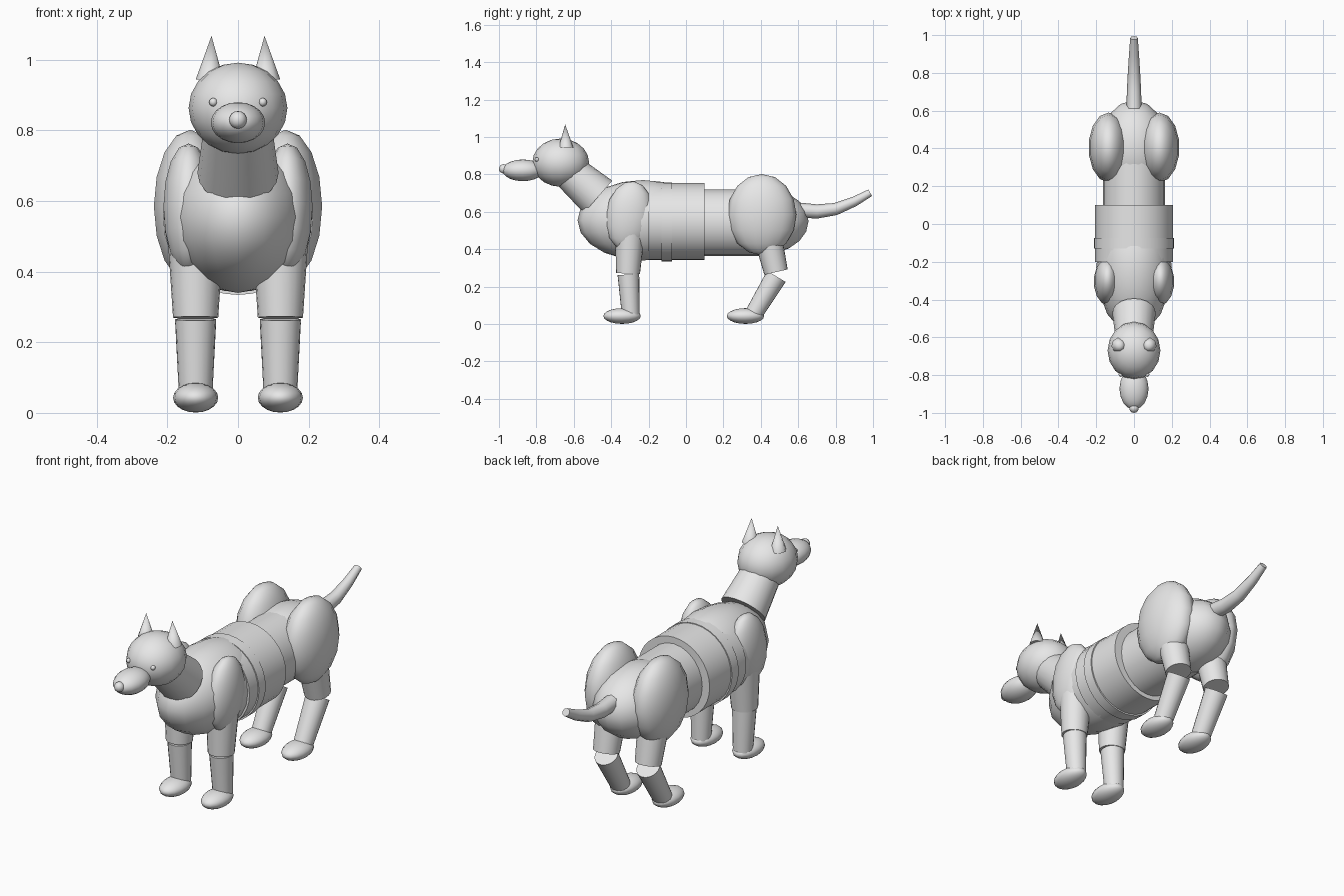
import bpy
from mathutils import Vector

if "Cube" in bpy.data.objects:
    bpy.data.objects.remove(bpy.data.objects["Cube"], do_unlink=True)

# One plain grey for the whole animal
grey = bpy.data.materials.new("light_grey")
grey.use_nodes = True
grey.diffuse_color = (0.8, 0.8, 0.8, 1)
grey.node_tree.nodes["Principled BSDF"].inputs["Base Color"].default_value = (0.8, 0.8, 0.8, 1)


def finish(name, angle=0.9):
    ob = bpy.context.object
    ob.name = name
    ob.data.materials.append(grey)
    bpy.ops.object.shade_smooth_by_angle(angle=angle)
    return ob


def ball(name, center, radii, tilt=0, segments=16, rings=10):
    bpy.ops.mesh.primitive_uv_sphere_add(segments=segments, ring_count=rings, radius=1,
                                         location=center, rotation=(tilt, 0, 0))
    bpy.context.object.scale = radii
    return finish(name, 1.2)


def limb(name, start, end, r1, r2, sides=20, squash=1):
    """Tapered cylinder running from start to end."""
    a, b = Vector(start), Vector(end)
    bpy.ops.mesh.primitive_cone_add(vertices=sides, radius1=r1, radius2=r2,
                                    depth=(b - a).length, location=(a + b) / 2)
    ob = bpy.context.object
    ob.rotation_euler = (b - a).to_track_quat("Z", "Y").to_euler()
    ob.scale.x = squash
    return finish(name)


# Body
ball("chest", (0, -0.23, 0.555), (0.2, 0.35, 0.215))
limb("torso", (0, -0.1, 0.542), (0, 0.4, 0.542), 0.178, 0.178, 24, 0.92)
limb("saddle", (0, -0.2, 0.548), (0, 0.1, 0.548), 0.206, 0.206, 32)
limb("girth_band", (0, -0.13, 0.546), (0, -0.075, 0.546), 0.212, 0.212, 32)
ball("rump", (0, 0.4, 0.55), (0.185, 0.255, 0.18))

# Neck and head
limb("neck", (0, -0.47, 0.68), (0, -0.63, 0.82), 0.115, 0.095)
ball("head", (0, -0.67, 0.863), (0.14, 0.152, 0.129))
ball("muzzle", (0, -0.872, 0.822), (0.077, 0.11, 0.058))
ball("nose", (0, -0.975, 0.83), (0.025, 0.025, 0.025), segments=12, rings=8)

# Paired parts
for side, s in (("left", 1), ("right", -1)):
    x = 0.12 * s
    limb(side + "_ear", (0.08 * s, -0.642, 0.943), (0.075 * s, -0.646, 1.068), 0.04, 0, 8)
    ball(side + "_eye", (0.07 * s, -0.797, 0.88), (0.012, 0.012, 0.012), segments=8, rings=6)

    ball(side + "_shoulder", (0.14 * s, -0.305, 0.58), (0.073, 0.125, 0.185), -0.15, 14, 8)
    limb(side + "_front_upper_leg", (x, -0.3, 0.48), (x, -0.31, 0.27), 0.078, 0.064)
    limb(side + "_front_lower_leg", (x, -0.308, 0.265), (x, -0.295, 0.04), 0.058, 0.047)
    ball(side + "_front_paw", (x, -0.342, 0.043), (0.064, 0.1, 0.042))

    ball(side + "_thigh", (0.135 * s, 0.405, 0.585), (0.106, 0.185, 0.217), 0, 14, 8)
    limb(side + "_hind_upper_leg", (x, 0.43, 0.5), (x, 0.481, 0.278), 0.078, 0.064)
    limb(side + "_hind_lower_leg", (x, 0.483, 0.255), (x, 0.357, 0.045), 0.058, 0.047)
    ball(side + "_hind_paw", (x, 0.318, 0.043), (0.064, 0.1, 0.042))

# Tail: tapered tube along a curve
curve = bpy.data.curves.new("tail", "CURVE")
curve.dimensions = "3D"
curve.bevel_depth = 0.04
curve.bevel_resolution = 2
curve.use_fill_caps = True
spline = curve.splines.new("POLY")
path = [(0.6, 0.61, 1), (0.7, 0.602, 0.95), (0.8, 0.615, 0.82), (0.9, 0.655, 0.66), (0.985, 0.702, 0.5)]
spline.points.add(len(path) - 1)
for point, (y, z, r) in zip(spline.points, path):
    point.co = (0, y, z, 1)
    point.radius = r
tail = bpy.data.objects.new("tail", curve)
bpy.context.collection.objects.link(tail)
bpy.ops.object.select_all(action="DESELECT")
tail.select_set(True)
bpy.context.view_layer.objects.active = tail
bpy.ops.object.convert(target="MESH")
finish("tail")
